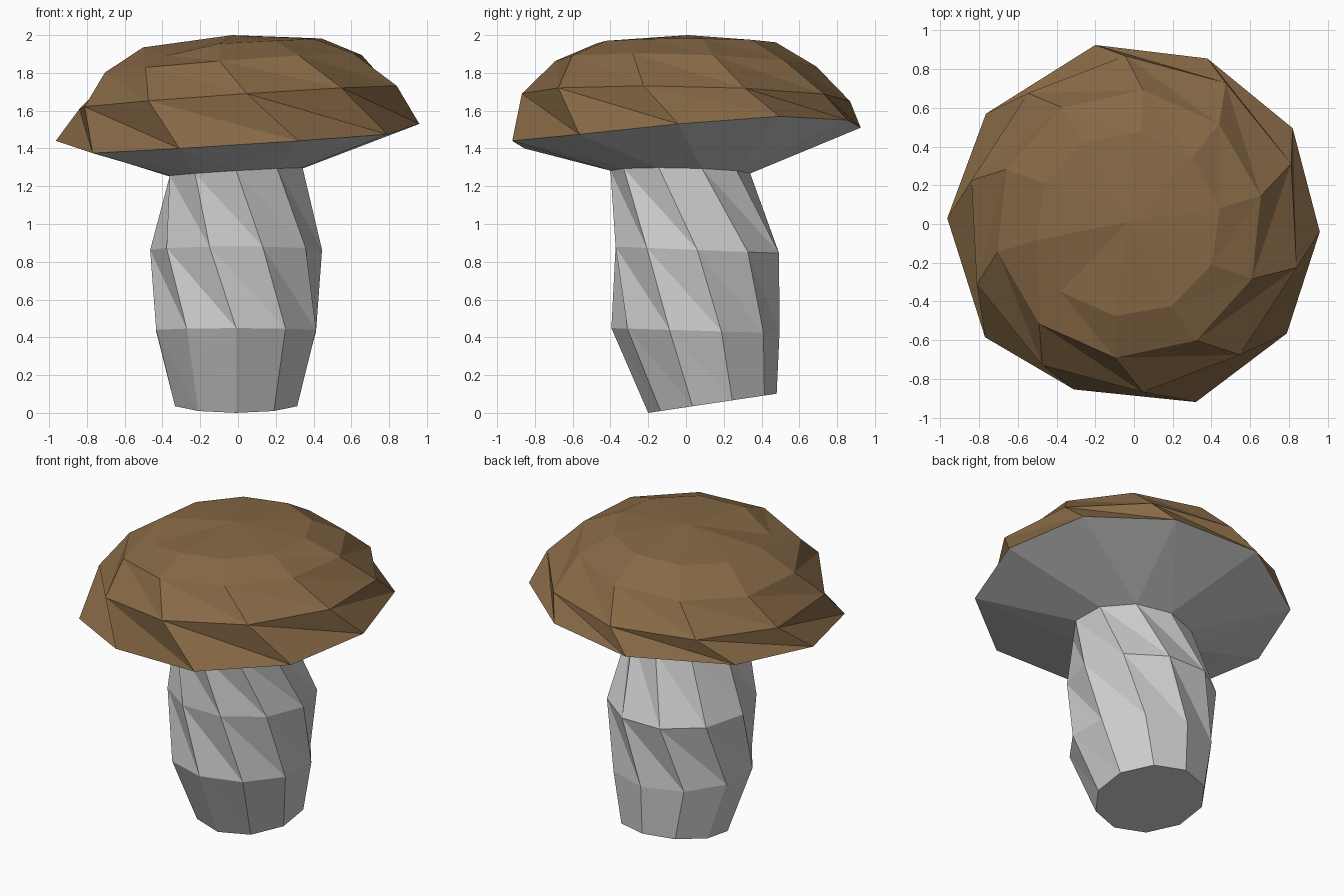
import bpy, math

if "Cube" in bpy.data.objects:
    bpy.data.objects.remove(bpy.data.objects["Cube"])

SIDES = 10


def ring(cx, cy, r, z, phase, tilt_x=0.0, tilt_y=0.0):
    """Ten-sided ring; height leans with x and y."""
    pts = []
    for k in range(SIDES):
        a = math.radians(phase + 36 * k)
        x, y = cx + r * math.cos(a), cy + r * math.sin(a)
        pts.append((x, y, z + tilt_x * x + tilt_y * y))
    return pts


def loft(name, rings, cap_bottom=False, apex=None, material=None):
    """Skin stacked rings (bottom to top) with twisted triangles."""
    verts = [p for r in rings for p in r]
    faces = []
    for i in range(len(rings) - 1):
        lo, up = i * SIDES, (i + 1) * SIDES
        for j in range(SIDES):
            n = (j + 1) % SIDES
            faces.append((lo + j, lo + n, up + j))
            faces.append((lo + n, up + n, up + j))
    if cap_bottom:
        faces.append(tuple(reversed(range(SIDES))))
    if apex:
        verts.append(apex)
        top = (len(rings) - 1) * SIDES
        for j in range(SIDES):
            faces.append((top + j, top + (j + 1) % SIDES, len(verts) - 1))
    mesh = bpy.data.meshes.new(name)
    mesh.from_pydata(verts, [], faces)
    mesh.update()
    obj = bpy.data.objects.new(name, mesh)
    bpy.context.collection.objects.link(obj)
    if material:
        mesh.materials.append(material)
    return obj


brown = bpy.data.materials.new("cap_brown")
brown.diffuse_color = (0.24, 0.14, 0.06, 1)
brown.use_nodes = True
brown.node_tree.nodes["Principled BSDF"].inputs["Base Color"].default_value = brown.diffuse_color

# Stem: slanted foot, swollen middle, each level twisted
loft("stem", [
    ring(-0.01, 0.14, 0.34, 0.03, -18, 0, 0.149),
    ring(-0.01, 0.05, 0.445, 0.437, -18, 0, -0.03),
    ring(-0.01, 0.06, 0.455, 0.865, -36, 0, -0.04),
    ring(-0.01, -0.03, 0.37, 1.275, -54, 0.06, -0.02),
], cap_bottom=True)

# Uneven, leaning rim of the cap
rim = [
    (0.96, -0.04, 1.53), (0.82, 0.495, 1.57), (0.38, 0.855, 1.55),
    (-0.20, 0.925, 1.51), (-0.765, 0.57, 1.47), (-0.965, 0.03, 1.44),
    (-0.77, -0.585, 1.375), (-0.31, -0.855, 1.40), (0.32, -0.92, 1.44),
    (0.79, -0.565, 1.475),
]

# Grey underside between stem and rim
loft("cap_underside", [ring(-0.01, -0.03, 0.37, 1.275, -18, 0.06, -0.02), rim])

# Brown dome, with one dented facet on the front left
crown = ring(-0.03, 0, 0.48, 1.96, -26, 0.05, 0)
crown[7] = (-0.38, -0.35, 1.89)
loft("cap_dome", [
    rim,
    ring(0, 0, 0.87, 1.67, -15, 0.068, -0.02),
    ring(-0.025, 0, 0.695, 1.85, -24, 0.075, -0.03),
    crown,
], apex=(-0.03, 0.01, 2.0), material=brown)
